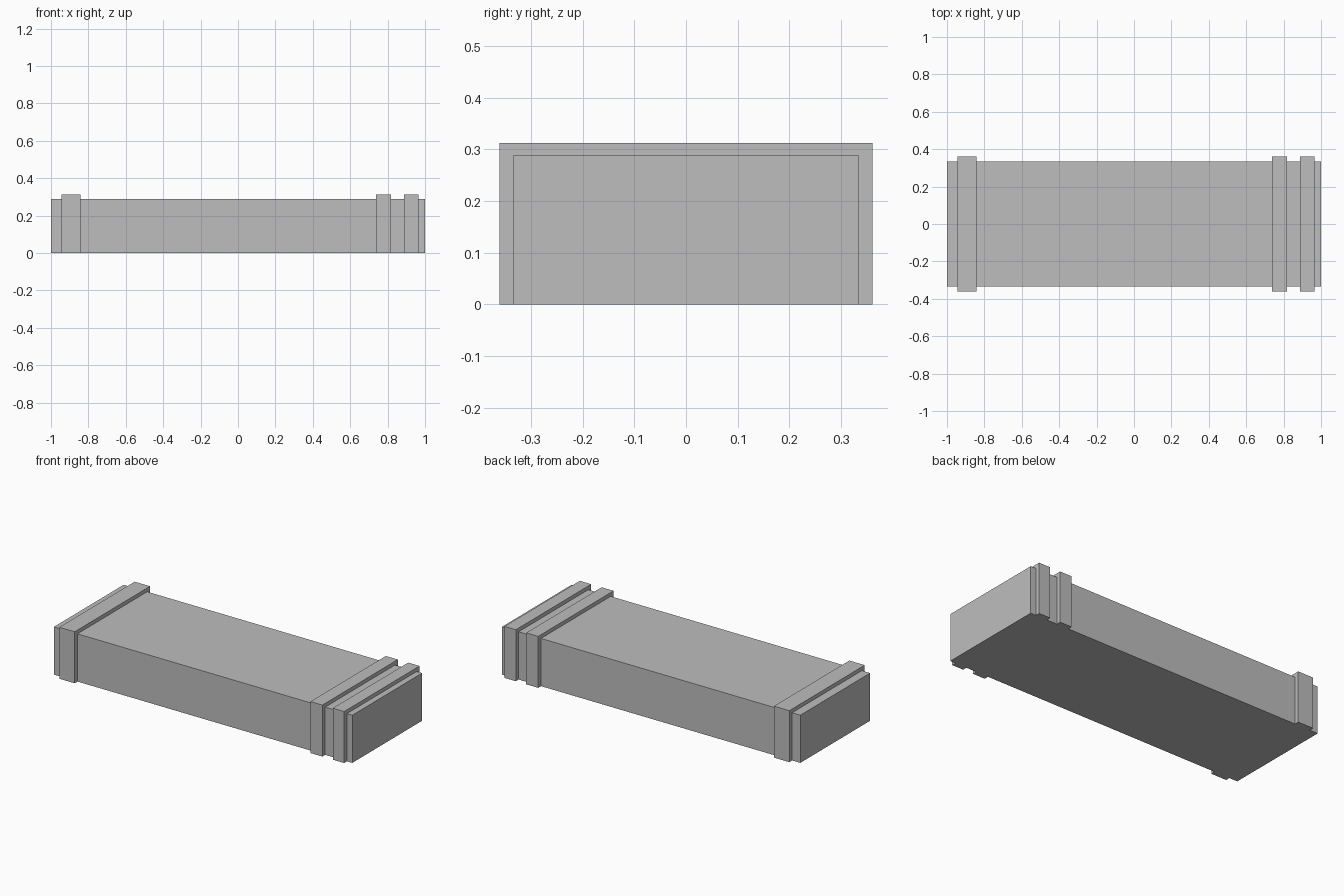
import bpy
import bmesh

cube = bpy.data.objects.get("Cube")
if cube:
    bpy.data.objects.remove(cube, do_unlink=True)

# Single grey finish
grey = bpy.data.materials.new("light_grey")
grey.use_nodes = True
colour = (0.515, 0.515, 0.515, 1)
grey.diffuse_color = colour
grey.node_tree.nodes["Principled BSDF"].inputs["Base Color"].default_value = colour

BODY_Y, BODY_Z = 0.334, 0.289
BAND_Y, BAND_Z = 0.361, 0.312


def extrude_profile(name, profile, x0, x1):
    """Sweep a closed (y, z) profile from x0 to x1."""
    bm = bmesh.new()
    face = bm.faces.new([bm.verts.new((x0, y, z)) for y, z in profile])
    new = bmesh.ops.extrude_face_region(bm, geom=[face])["geom"]
    verts = [v for v in new if isinstance(v, bmesh.types.BMVert)]
    bmesh.ops.translate(bm, verts=verts, vec=(x1 - x0, 0, 0))
    bmesh.ops.recalc_face_normals(bm, faces=bm.faces)
    mesh = bpy.data.meshes.new(name)
    bm.to_mesh(mesh)
    bm.free()
    mesh.materials.append(grey)
    obj = bpy.data.objects.new(name, mesh)
    bpy.context.collection.objects.link(obj)
    return obj


def arch(y, z):
    return [(-y, 0), (-y, z), (y, z), (y, 0)]


# Main slab
extrude_profile("body", arch(BODY_Y, BODY_Z), -1, 1)

# Raised straps over the top and sides, open underneath
strap = arch(BAND_Y, BAND_Z) + arch(BODY_Y, BODY_Z)[::-1]
for name, x0, x1 in (
    ("right_band", -0.945, -0.842),
    ("left_inner_band", 0.738, 0.818),
    ("left_outer_band", 0.888, 0.964),
):
    extrude_profile(name, strap, x0, x1)
